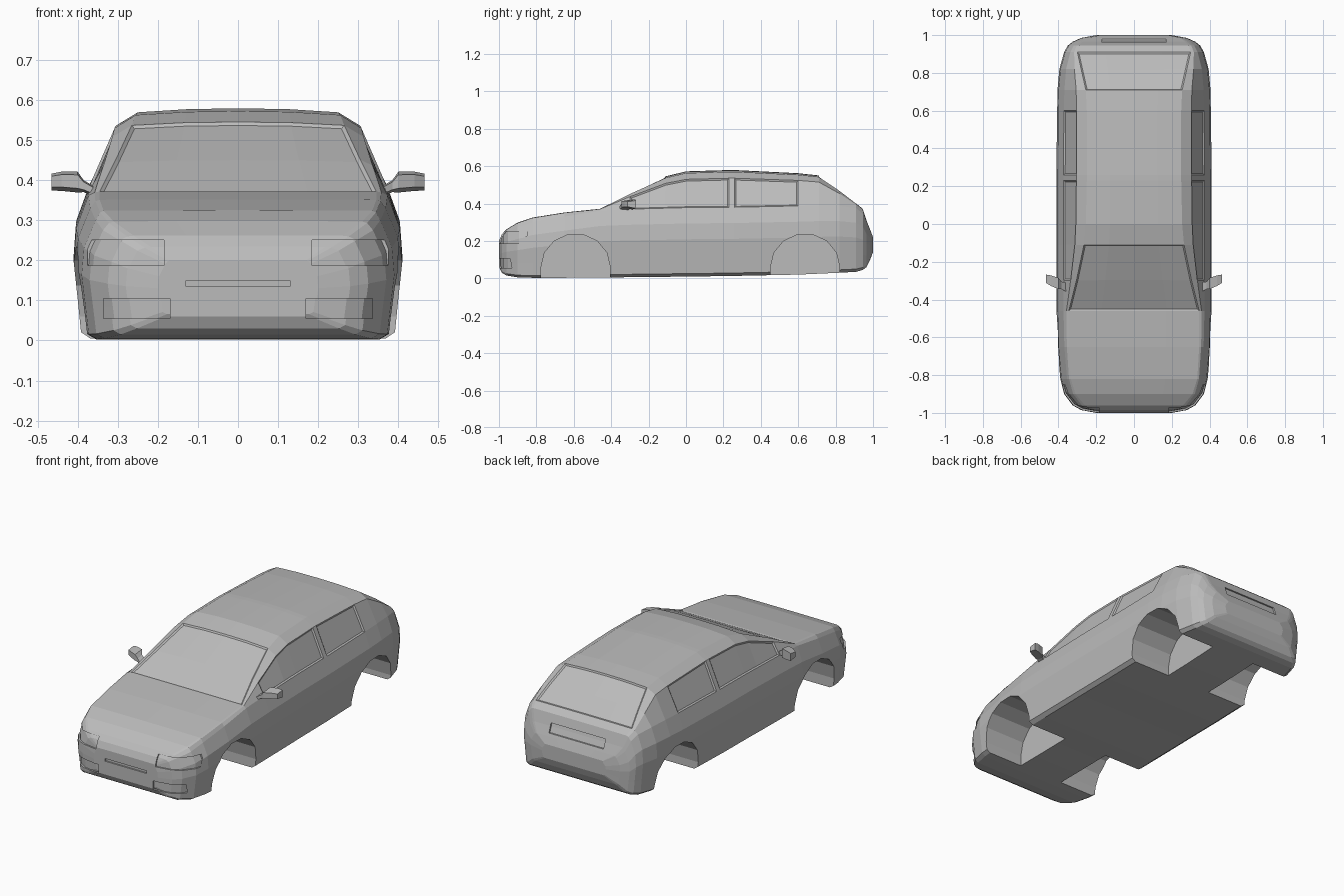
import bpy, bmesh
from math import cos, sin, pi
from mathutils import Matrix, Vector

if "Cube" in bpy.data.objects:
    bpy.data.objects.remove(bpy.data.objects["Cube"])

paint = bpy.data.materials.new("grey_paint")
paint.use_nodes = True
GREY = (0.5, 0.5, 0.5, 1)
paint.diffuse_color = GREY
paint.node_tree.nodes["Principled BSDF"].inputs["Base Color"].default_value = GREY


def make(name, bm):
    bmesh.ops.recalc_face_normals(bm, faces=bm.faces)
    me = bpy.data.meshes.new(name)
    bm.to_mesh(me)
    bm.free()
    me.materials.append(paint)
    ob = bpy.data.objects.new(name, me)
    bpy.context.collection.objects.link(ob)
    return ob


def loft(rings):
    """Skin closed rings of equal length and cap both ends."""
    bm = bmesh.new()
    loops = [[bm.verts.new(p) for p in ring] for ring in rings]
    n = len(loops[0])
    grid = []
    for a, b in zip(loops, loops[1:]):
        grid.append([bm.faces.new((a[k], a[(k + 1) % n], b[(k + 1) % n], b[k]))
                     for k in range(n)])
    bm.faces.new(loops[0])
    bm.faces.new(loops[-1])
    return bm, grid


def box(name, x0, x1, y0, y1, z0, z1):
    rings = [[(x0, y, z0), (x1, y, z0), (x1, y, z1), (x0, y, z1)] for y in (y0, y1)]
    return make(name, loft(rings)[0])


def cut(target, cutter):
    """Subtract the cutter for good, leaving plain meshes."""
    mod = target.modifiers.new("cut", "BOOLEAN")
    mod.object = cutter
    mod.operation = "DIFFERENCE"
    mod.solver = "EXACT"
    bpy.context.view_layer.update()
    deps = bpy.context.evaluated_depsgraph_get()
    me = bpy.data.meshes.new_from_object(target.evaluated_get(deps))
    target.modifiers.clear()
    target.data = me


def lerp(a, b, t):
    return a + (b - a) * t


# Body stations: y, half width, underside, belt height, roof half width, top
STATIONS = [
    (-1, .2, .06, .19, .17, .2), (-.985, .28, .03, .225, .22, .235),
    (-.96, .325, .015, .25, .26, .262), (-.9, .37, .005, .275, .31, .298),
    (-.82, .39, .003, .3, .335, .325), (-.65, .405, .003, .33, .345, .352),
    (-.46, .41, .005, .362, .345, .372), (-.3, .41, .006, .37, .305, .455),
    (-.11, .41, .008, .375, .265, .545), (0, .41, .01, .378, .255, .572),
    (.23, .41, .012, .38, .25, .579), (.26, .41, .013, .38, .25, .579),
    (.6, .408, .02, .387, .25, .562), (.71, .405, .025, .39, .255, .55),
    (.82, .395, .03, .388, .28, .472), (.91, .37, .035, .375, .3, .4),
    (.945, .35, .045, .345, .29, .372), (.965, .325, .06, .29, .27, .31),
    (.985, .28, .1, .25, .24, .26), (1, .2, .14, .21, .18, .22),
]
BELT, ROOF = 6, 8      # index of the side glass and top glass strips


def section(y, w, low, belt, roof, top):
    waist = lerp(low, belt, .54)
    rise = top - belt
    half = [(0, low), (.9 * w, low), (.955 * w, lerp(low, waist, .08)),
            (.975 * w, lerp(low, waist, .5)), (w, waist),
            (.985 * w, lerp(waist, belt, .5)), (.91 * w, belt),
            (lerp(.91 * w, roof, .55), belt + .78 * rise),
            (roof, belt + .95 * rise), (.5 * roof, belt + .99 * rise), (0, top)]
    other = [(-x, z) for x, z in half[-2:0:-1]]
    return [(x, y, z) for x, z in half + other]


def span(grid, y0, y1, strips):
    rows = [i for i in range(len(grid))
            if STATIONS[i][0] >= y0 and STATIONS[i + 1][0] <= y1]
    return [grid[i][k] for i in rows for k in strips]


def build_body(name, detailed):
    bm, grid = loft([section(*s) for s in STATIONS])
    bmesh.ops.recalc_face_normals(bm, faces=bm.faces)
    if detailed:
        top = range(ROOF, ROOF + 4)
        panes = [span(grid, -.46, -.11, top), span(grid, .71, .91, top)]
        for k in (BELT, 19 - BELT):
            panes += [span(grid, -.3, .23, [k]), span(grid, .26, .6, [k])]
        for faces in panes:
            bmesh.ops.inset_region(bm, faces=faces, thickness=.008, depth=-.006,
                                   use_even_offset=True)
    return make(name, bm)


body = build_body("car_body", True)

# Shallow recesses that follow the bodywork
core = build_body("recess_core", False)
shrink = Matrix.Diagonal((.985, .992, .96, 1))
mid = Vector((0, 0, .2))
core.data.transform(Matrix.Translation(mid) @ shrink @ Matrix.Translation(-mid))

recesses = [("grille", -.13, .13, -1.1, -.9, .135, .15),
            ("plate_recess", -.17, .17, .9, 1.1, .275, .325)]
for s in (-1, 1):
    for part, a, b, z0, z1 in (("headlight", .185, .375, .187, .25),
                               ("fog_light", .17, .335, .055, .105)):
        recesses.append((part, min(s * a, s * b), max(s * a, s * b), -1.1, -.85, z0, z1))
for r in recesses:
    cutter = box(*r)
    cut(cutter, core)
    cut(body, cutter)
    bpy.data.objects.remove(cutter)
bpy.data.objects.remove(core)

# Faceted wheel wells
for yc in (-.59, .637):
    for s in (-1, 1):
        arc = [(yc + .185 * cos(pi * k / 7), .06 + .178 * sin(pi * k / 7))
               for k in range(8)]
        outline = [(yc + .185, -.1)] + arc + [(yc - .185, -.1)]
        rings = [[(s * x, y, z) for y, z in outline] for x in (.14, .6)]
        well = make("wheel_well", loft(rings)[0])
        cut(body, well)
        bpy.data.objects.remove(well)

# Door mirrors: a stem widening into a housing
for side, s in (("left", 1), ("right", -1)):
    rings = []
    for x, y, z, dy, dz in ((.355, -.335, .37, .025, .012), (.385, -.325, .385, .02, .015),
                            (.4, -.315, .395, .03, .026), (.44, -.3, .397, .028, .024),
                            (.465, -.29, .395, .022, .021)):
        rings.append([(s * x, y - dy, z - dz * .6), (s * x, y + dy, z - dz),
                      (s * x, y + dy, z + dz), (s * x, y - dy, z + dz * .7)])
    make(side + "_mirror", loft(rings)[0])
